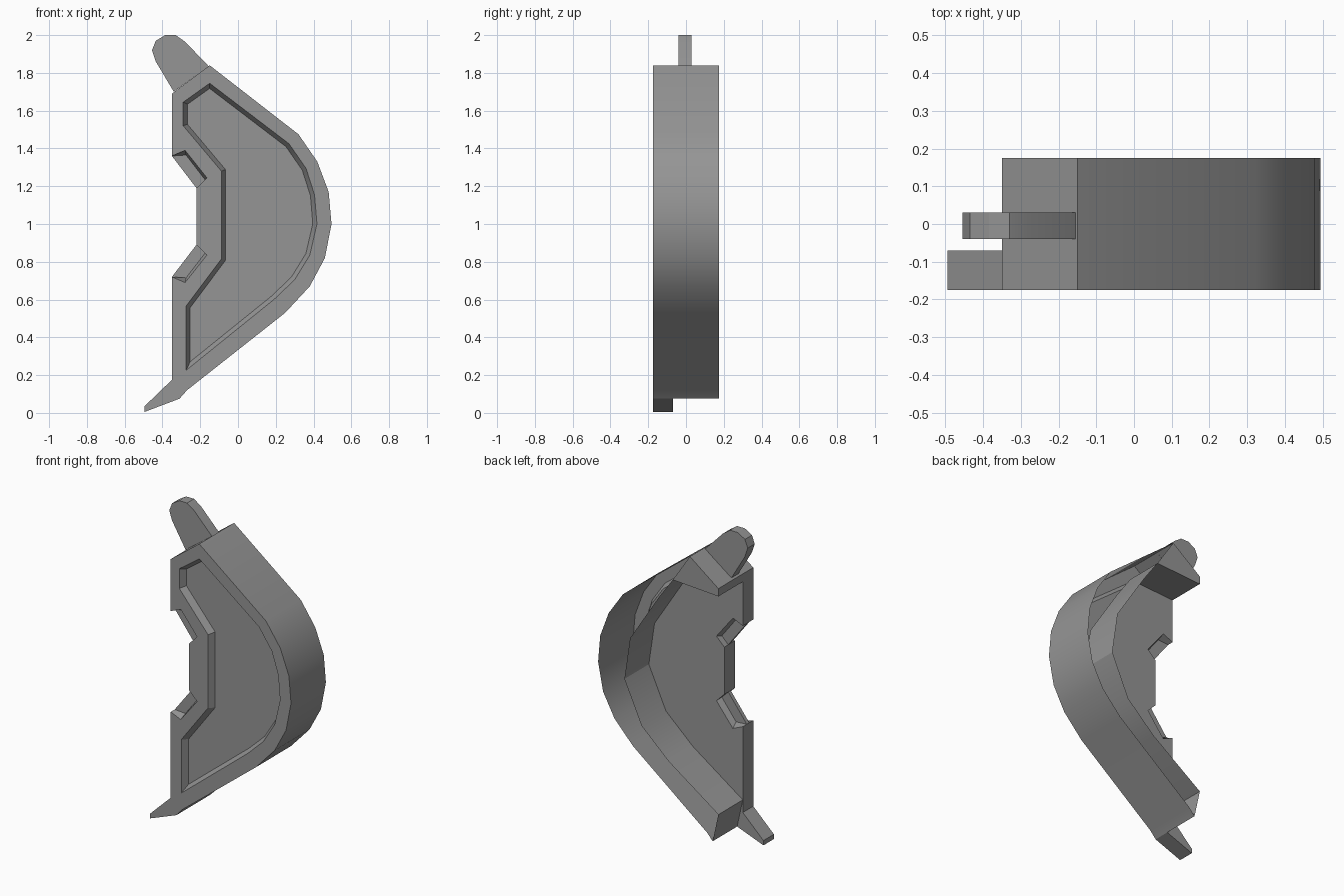
import bpy, bmesh, math
from mathutils import Vector

cube = bpy.data.objects.get("Cube")
if cube:
    bpy.data.objects.remove(cube, do_unlink=True)

grey = bpy.data.materials.new("plain_grey")
grey.use_nodes = True
colour = (0.3, 0.3, 0.3, 1)
grey.diffuse_color = colour
grey.node_tree.nodes["Principled BSDF"].inputs["Base Color"].default_value = colour

# Depths (y) of the main layers
FRONT, BACK, PLATE = -0.175, 0.175, -0.07
FLOOR, WEB_FRONT, WEB_BACK = -0.135, -0.135, -0.11


def at(points, y):
    return [Vector((x, y, z)) for x, z in points]


def strip(bm, a, ya, b, yb, closed=False):
    """Wall of quads between two matching paths."""
    va = [bm.verts.new(p) for p in at(a, ya)]
    vb = [bm.verts.new(p) for p in at(b, yb)]
    n = len(a)
    for i in range(n if closed else n - 1):
        j = (i + 1) % n
        quad = [va[i], va[j], vb[j], vb[i]]
        if (va[i].co - vb[i].co).length < 1e-6:
            quad.pop()
        elif (va[j].co - vb[j].co).length < 1e-6:
            quad.pop(1)
        bm.faces.new(quad)


def fill(bm, y, *loops):
    """Flat face in an x-z plane; later loops are holes."""
    edges = []
    for loop in loops:
        vs = [bm.verts.new(p) for p in at(loop, y)]
        edges += [bm.edges.new((v, vs[i - 1])) for i, v in enumerate(vs)]
    bmesh.ops.triangle_fill(bm, edges=edges, use_beauty=True, normal=(0, -1, 0))


def inset(points, d):
    """Offset a clockwise outline inward with mitred corners."""
    out = []
    for i, p in enumerate(points):
        p = Vector(p)
        u = (p - Vector(points[i - 1])).normalized()
        v = (Vector(points[(i + 1) % len(points)]) - p).normalized()
        nu, nv = Vector((u.y, -u.x)), Vector((v.y, -v.x))
        out.append(tuple(p + (nu + nv) * d / (1 + nu.dot(nv))))
    return out


def finish(bm, name, facing):
    """Weld, orient so the broad faces look toward facing * y, and shade."""
    bmesh.ops.remove_doubles(bm, verts=bm.verts, dist=0.0005)
    bmesh.ops.recalc_face_normals(bm, faces=bm.faces)
    bm.normal_update()
    flat = [f for f in bm.faces if abs(f.normal.y) > 0.95]
    if sum(f.normal.y * f.calc_area() for f in flat) * facing < 0:
        bmesh.ops.reverse_faces(bm, faces=bm.faces)
    mesh = bpy.data.meshes.new(name)
    bm.to_mesh(mesh)
    bm.free()
    mesh.materials.append(grey)
    obj = bpy.data.objects.new(name, mesh)
    bpy.context.collection.objects.link(obj)
    bpy.ops.object.select_all(action="DESELECT")
    obj.select_set(True)
    bpy.context.view_layer.objects.active = obj
    bpy.ops.object.shade_smooth_by_angle(angle=math.radians(25))


def mirrored(points):
    return [(x, 2.08 - z) for x, z in reversed(points)]


# Outlines, all clockwise seen from the front
rim = [(-0.35, 1.69), (-0.15, 1.84), (0.32, 1.475), (0.42, 1.33), (0.48, 1.17),
       (0.495, 1.0), (0.46, 0.82), (0.38, 0.67), (0.25, 0.53), (-0.27, 0.12),
       (-0.31, 0.075)]
spike = [(-0.31, 0.075), (-0.495, 0.005), (-0.495, 0.035), (-0.35, 0.175)]
inner = [(-0.35, 1.64), (-0.03, 1.66), (0.07, 1.52), (0.27, 1.21), (0.31, 0.94),
         (0.19, 0.675), (0, 0.5), (-0.35, 0.255)]
recess = [(-0.29, 1.645), (-0.15, 1.745), (0.27, 1.425), (0.36, 1.295),
          (0.405, 1.155), (0.418, 1.0), (0.38, 0.835), (0.3, 0.705), (0.19, 0.6),
          (-0.275, 0.225), (-0.275, 0.565), (-0.088, 0.815), (-0.088, 1.28),
          (-0.29, 1.52)]
notch_high = [(-0.22, 1.19), (-0.165, 1.245), (-0.28, 1.39), (-0.35, 1.36)]
floor_high = [(-0.22, 1.19), (-0.175, 1.235), (-0.275, 1.365), (-0.35, 1.36)]
notch_low, floor_low = mirrored(notch_high), mirrored(floor_high)
notches = [(notch_low, floor_low), (notch_high, floor_high)]
grip = notch_low + notch_high

# Front shell: face with sunken panel, outer rim, grip edge
bm = bmesh.new()
fill(bm, FRONT, rim + spike[1:] + grip, recess)
panel = inset(recess, 0.022)
strip(bm, recess, FRONT, panel, FLOOR, closed=True)
fill(bm, FLOOR, panel)
strip(bm, rim, FRONT, rim, BACK)
for edge in (spike + [notch_low[0]], [notch_low[-1], notch_high[0]],
             [notch_high[-1], rim[0]]):
    strip(bm, edge, FRONT, edge, PLATE)
for notch, floor in notches:
    strip(bm, notch, FRONT, floor, WEB_FRONT)
    ends = [floor[0], floor[-1]]
    strip(bm, ends, WEB_FRONT, ends, WEB_BACK)
    fill(bm, WEB_FRONT, floor)
    for p in ends:
        bm.verts.new((p[0], PLATE, p[1]))
finish(bm, "front_shell", -1)

# Back shell: rear of the plate, inner wall and end caps
bm = bmesh.new()
fill(bm, PLATE, inner + grip)
strip(bm, inner, BACK, inner, PLATE)
for notch, floor in notches:
    strip(bm, notch, PLATE, floor, WEB_BACK)
    fill(bm, WEB_BACK, floor)
fill(bm, PLATE, spike + [inner[-1]])
lower_end = [rim[-1], inner[-1]]
strip(bm, lower_end, PLATE, lower_end, BACK)
upper_end = [inner[0], rim[0]]
strip(bm, upper_end, PLATE, upper_end, BACK)
fill(bm, BACK, [rim[0], rim[1], inner[1], inner[0]])
finish(bm, "back_shell", 1)

# Rounded tab at the top end
tab = [(-0.34, 1.7), (-0.435, 1.86), (-0.455, 1.92), (-0.435, 1.97), (-0.385, 2.0),
       (-0.33, 2.0), (-0.28, 1.965), (-0.155, 1.835)]
bm = bmesh.new()
fill(bm, -0.04, tab)
fill(bm, 0.03, tab)
strip(bm, tab, -0.04, tab, 0.03, closed=True)
finish(bm, "top_tab", 1)
